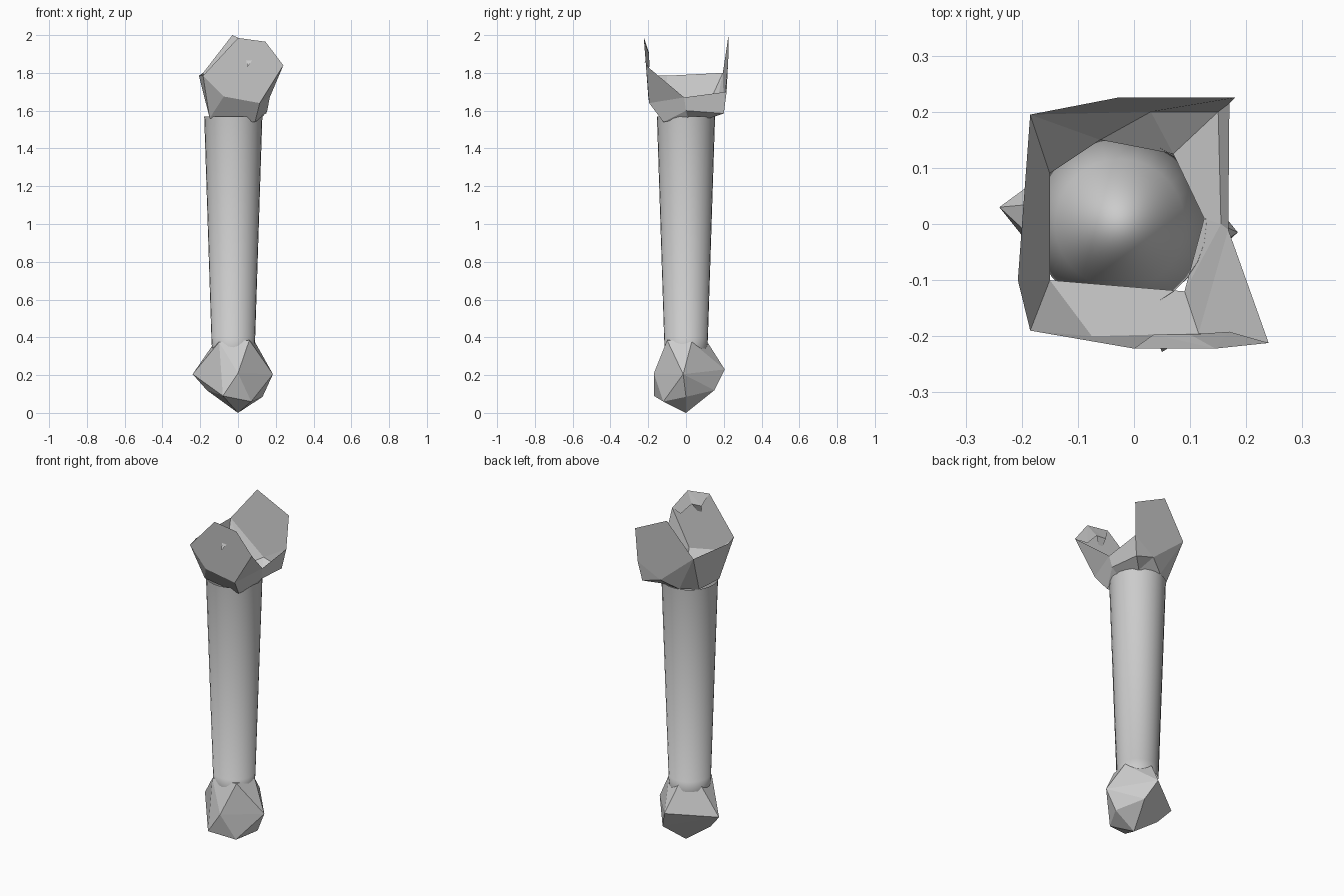
import bpy, bmesh, math

cube = bpy.data.objects.get("Cube")
if cube:
    bpy.data.objects.remove(cube, do_unlink=True)

grey = bpy.data.materials.new("plain_grey")
grey.use_nodes = True
colour = (0.6, 0.6, 0.6, 1)
grey.diffuse_color = colour
grey.node_tree.nodes["Principled BSDF"].inputs["Base Color"].default_value = colour


def add_object(name, bm, smooth=False):
    mesh = bpy.data.meshes.new(name)
    bmesh.ops.recalc_face_normals(bm, faces=bm.faces)
    bm.to_mesh(mesh)
    bm.free()
    mesh.materials.append(grey)
    obj = bpy.data.objects.new(name, mesh)
    bpy.context.collection.objects.link(obj)
    if smooth:
        bpy.ops.object.select_all(action='DESELECT')
        obj.select_set(True)
        bpy.context.view_layer.objects.active = obj
        bpy.ops.object.shade_smooth_by_angle(angle=math.radians(35))
    return obj


def named_shell(name, points, faces):
    """Build a shell from named points and faces written as words."""
    bm = bmesh.new()
    verts = {key: bm.verts.new(co) for key, co in points.items()}
    for face in faces:
        bm.faces.new([verts[key] for key in face.split()])
    return add_object(name, bm)


# Tapered hollow shaft with a floor inside
bm = bmesh.new()
SIDES = 28
rings = []
for radius, z in ((0.113, 0.34), (0.116, 0.4), (0.154, 1.57)):
    rings.append([bm.verts.new((-0.025 + radius * math.cos(i * math.tau / SIDES),
                                radius * math.sin(i * math.tau / SIDES), z))
                  for i in range(SIDES)])
for low, high in zip(rings, rings[1:]):
    for i in range(SIDES):
        j = (i + 1) % SIDES
        bm.faces.new((low[i], low[j], high[j], high[i]))
bm.faces.new(rings[1])
add_object("shaft", bm, smooth=True)

# Faceted knob at the foot
bm = bmesh.new()
for co in ((-0.24, 0.03, 0.205), (0.185, -0.015, 0.205), (0, -0.17, 0.21),
           (-0.08, -0.17, 0.09), (0.07, -0.12, 0.06), (0, 0, 0),
           (0.13, 0, 0.085), (-0.165, 0, 0.12), (0, 0.205, 0.23),
           (0.05, 0.15, 0.12), (-0.1, -0.1, 0.375), (0.06, -0.1, 0.385),
           (0.09, 0.03, 0.375), (-0.03, 0.11, 0.38), (-0.13, 0.04, 0.365)):
    bm.verts.new(co)
bmesh.ops.convex_hull(bm, input=bm.verts)
add_object("foot_knob", bm)

# Open collar with a tall front and back petal
collar = {
    # front petal
    "front_left": (-0.185, -0.19, 1.785),
    "front_top": (0, -0.222, 1.985),
    "front_peak": (0.145, -0.222, 1.965),
    "front_tip": (0.24, -0.212, 1.84),
    "front_low": (0.115, -0.195, 1.64),
    "front_base": (-0.075, -0.2, 1.675),
    # back petal
    "back_low": (0.17, 0.215, 1.7),
    "back_side": (0.18, 0.225, 1.9),
    "back_top": (-0.03, 0.225, 2.0),
    "back_left": (-0.185, 0.195, 1.8),
    "back_base": (0.03, 0.2, 1.62),
    # sides
    "left": (-0.207, -0.1, 1.785),
    "right": (0.168, -0.01, 1.67),
    "right_under": (0.155, 0, 1.6),
    "corner": (0.15, 0.2, 1.585),
    # lower rim around the shaft
    "rim_front_left": (-0.15, -0.1, 1.56),
    "rim_front": (0.09, -0.12, 1.54),
    "rim_right": (0.125, 0.01, 1.56),
    "rim_back_right": (0.07, 0.125, 1.56),
    "rim_back": (-0.06, 0.15, 1.57),
    "rim_back_left": (-0.15, 0.09, 1.57),
}
named_shell("collar", collar, (
    "front_left front_top front_peak front_tip front_low front_base",
    "back_low back_side back_top back_left back_base",
    "front_left front_base rim_front_left",
    "front_base front_low rim_front rim_front_left",
    "front_low front_tip right",
    "front_low right right_under rim_front",
    "rim_front right_under rim_right",
    "right back_low corner right_under",
    "right_under corner rim_back_right rim_right",
    "back_low back_base corner",
    "corner back_base rim_back_right",
    "back_base rim_back rim_back_right",
    "back_base back_left rim_back",
    "back_left rim_back_left rim_back",
    "back_left left rim_front_left rim_back_left",
    "left front_left rim_front_left",
))

# Small creased lip folded behind the front petal
lip = {
    "top": collar["front_top"],
    "peak": collar["front_peak"],
    "tip": collar["front_tip"],
    "crease_left": (0.035, -0.197, 1.91),
    "crease": (0.05, -0.228, 1.83),
    "crease_right": (0.1, -0.197, 1.905),
    "inner": (0.17, -0.192, 1.83),
}
named_shell("petal_lip", lip, (
    "top crease_left peak",
    "crease_left crease_right peak",
    "crease_left crease crease_right",
    "crease_right inner peak",
    "peak inner tip",
))
